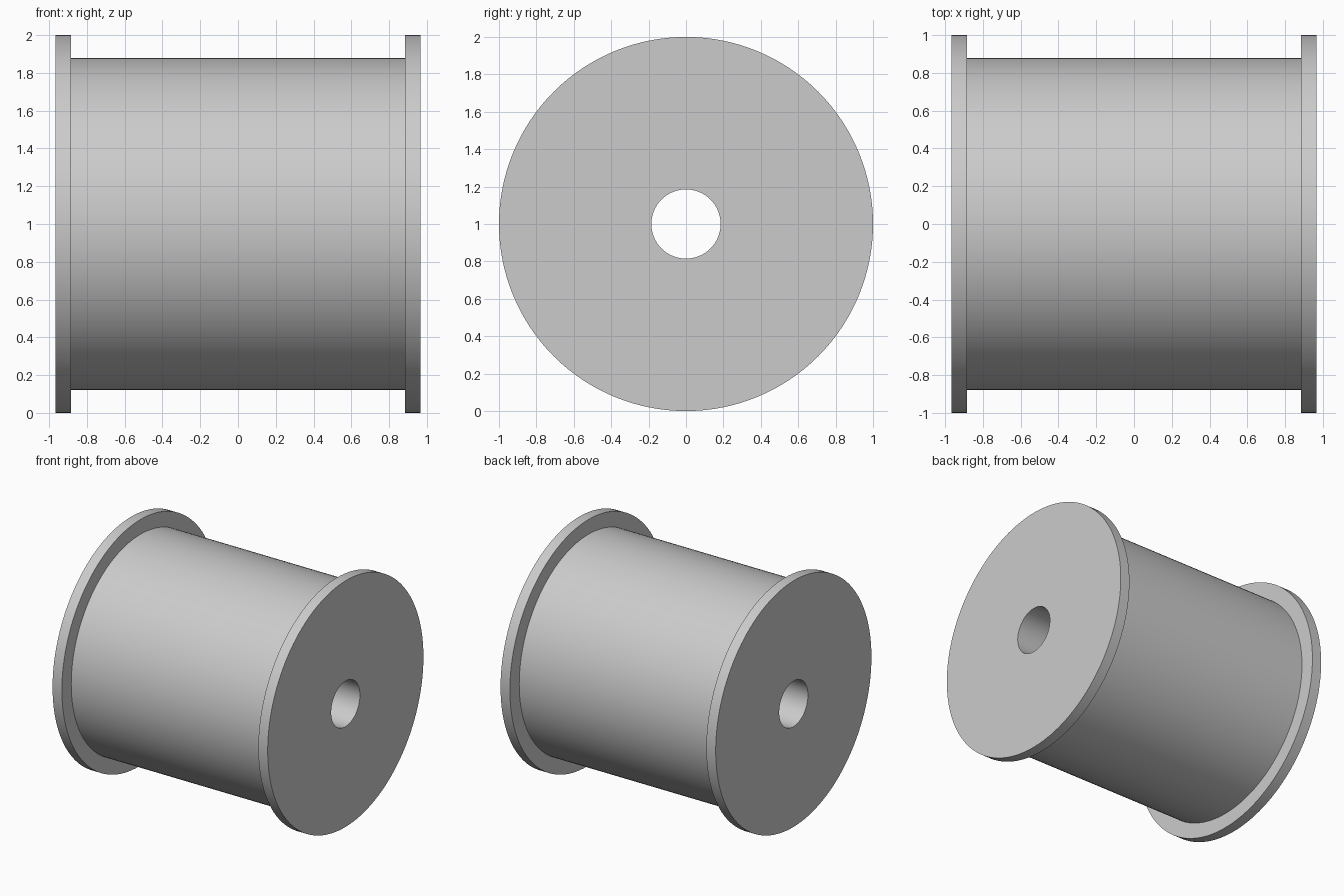
import bpy, bmesh, math
from mathutils import Matrix, Vector

if "Cube" in bpy.data.objects:
    bpy.data.objects.remove(bpy.data.objects["Cube"])

SEGMENTS = 128
HALF_WIDTH, INNER_X = 0.967, 0.883
FLANGE_R, DRUM_R, BORE_R = 1.0, 0.88, 0.185

# Plain grey finish
grey = bpy.data.materials.new("light_grey")
grey.diffuse_color = (0.6, 0.6, 0.6, 1)
grey.use_nodes = True
grey.node_tree.nodes["Principled BSDF"].inputs["Base Color"].default_value = grey.diffuse_color

# Closed half-section of the spool: bore, flanges and drum (x, radius)
profile = [(-HALF_WIDTH, BORE_R), (-HALF_WIDTH, FLANGE_R), (-INNER_X, FLANGE_R),
           (-INNER_X, DRUM_R), (INNER_X, DRUM_R), (INNER_X, FLANGE_R),
           (HALF_WIDTH, FLANGE_R), (HALF_WIDTH, BORE_R)]

# Turn the section around the x axis
bm = bmesh.new()
rings = []
for x, r in profile:
    ring = []
    for i in range(SEGMENTS):
        a = math.tau * i / SEGMENTS
        ring.append(bm.verts.new((x, r * math.cos(a), 1 + r * math.sin(a))))
    rings.append(ring)
for k, ring in enumerate(rings):
    after = rings[(k + 1) % len(rings)]
    for i in range(SEGMENTS):
        j = (i + 1) % SEGMENTS
        bm.faces.new((ring[i], ring[j], after[j], after[i]))
bmesh.ops.recalc_face_normals(bm, faces=bm.faces)

mesh = bpy.data.meshes.new("spool")
bm.to_mesh(mesh)
bm.free()
mesh.materials.append(grey)
spool = bpy.data.objects.new("spool", mesh)
bpy.context.collection.objects.link(spool)

# Smooth round walls, crisp rims
bpy.context.view_layer.objects.active = spool
spool.select_set(True)
bpy.ops.object.shade_smooth_by_angle(angle=math.radians(30))
